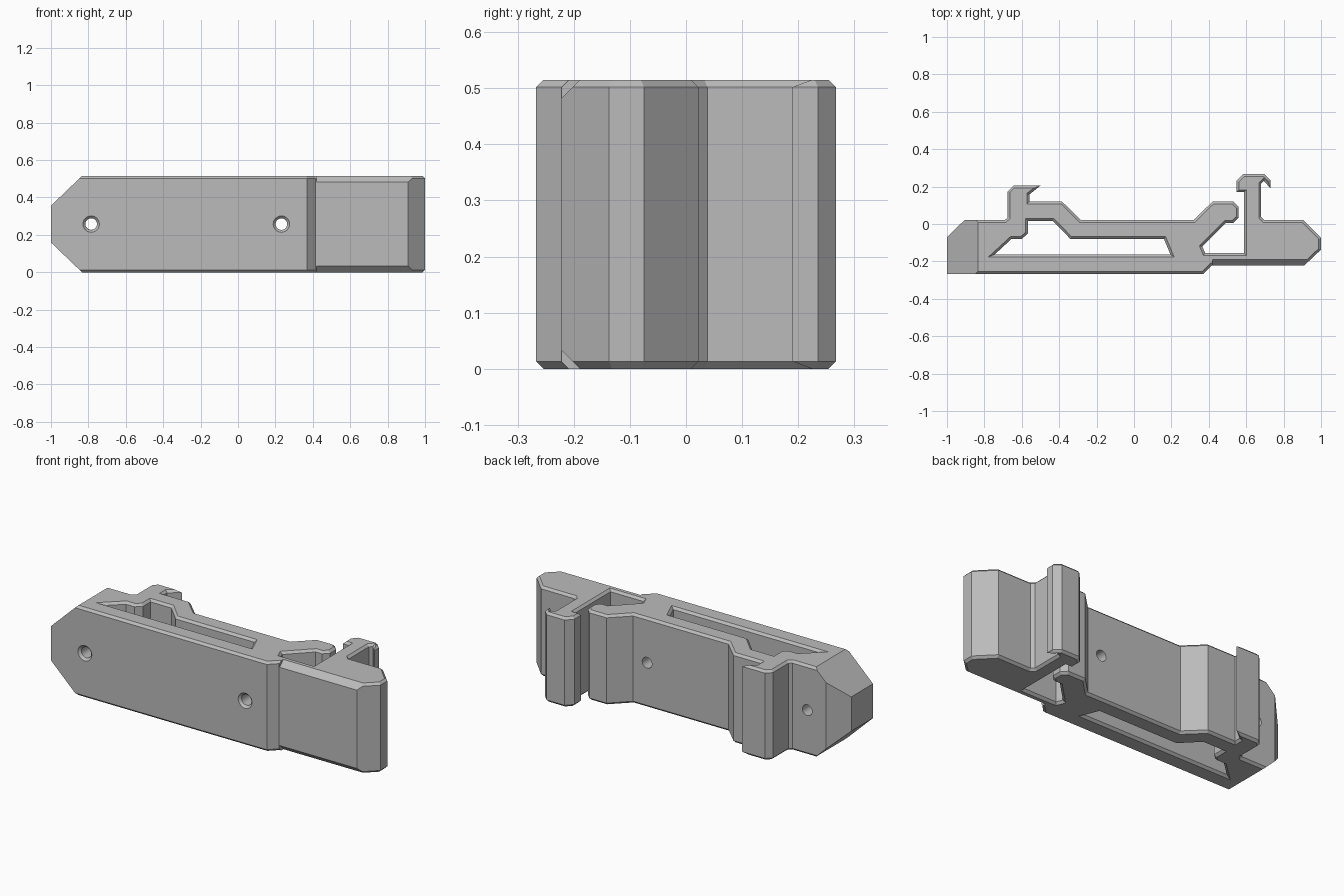
import bpy, bmesh, math
from mathutils import Matrix, Vector

old = bpy.data.objects.get("Cube")
if old:
    bpy.data.objects.remove(old)

HEIGHT, CHAMFER = 0.515, 0.013
MID = HEIGHT / 2

grey = bpy.data.materials.new("light grey plastic")
grey.use_nodes = True
colour = (0.5, 0.5, 0.5, 1)
grey.diffuse_color = colour
grey.node_tree.nodes["Principled BSDF"].inputs["Base Color"].default_value = colour

# Plan outline: front face, right end, tall hook, slot, rounded lug, short hook, left end
outline = [
    (-1, -.267), (.37, -.267), (.415, -.222), (.91, -.222), (1, -.137), (1, -.075),
    (.905, .022), (.695, .022), (.68, .038),
    (.68, .215), (.695, .23), (.73, .19), (.73, .235), (.697, .267),
    (.583, .267), (.548, .23), (.548, .17), (.588, .17),
    (.588, -.155), (.38, -.155), (.365, -.12), (.49, .005), (.53, .005),
    (.56, .035), (.56, .09), (.53, .12), (.42, .12), (.32, .022),
    (-.285, .022), (-.385, .12), (-.56, .12), (-.56, .157), (-.5, .205),
    (-.645, .205), (-.675, .175), (-.675, .035), (-.69, .022), (-.905, .022), (-1, -.07),
]
# Long spring window
window = [
    (-.745, -.163), (.195, -.163), (.16, -.08), (-.34, -.08), (-.435, .017),
    (-.567, .017), (-.567, -.05), (-.6, -.08), (-.655, -.08),
]


def plate(name, loops):
    """Extrude closed outlines with a chamfered rim, as a clean mesh."""
    curve = bpy.data.curves.new(name, "CURVE")
    curve.dimensions, curve.fill_mode = "2D", "BOTH"
    curve.extrude = MID - CHAMFER
    curve.bevel_depth, curve.offset = CHAMFER, -CHAMFER
    curve.bevel_resolution = 0
    for points in loops:
        spline = curve.splines.new("POLY")
        spline.points.add(len(points) - 1)
        for p, (x, y) in zip(spline.points, points):
            p.co = (x, y, 0, 1)
        spline.use_cyclic_u = True
    temp = bpy.data.objects.new(name, curve)
    bpy.context.collection.objects.link(temp)
    dg = bpy.context.evaluated_depsgraph_get()
    mesh = bpy.data.meshes.new_from_object(temp.evaluated_get(dg))
    bpy.data.objects.remove(temp)
    bm = bmesh.new()
    bm.from_mesh(mesh)
    bmesh.ops.remove_doubles(bm, verts=bm.verts, dist=0.0002)
    bmesh.ops.recalc_face_normals(bm, faces=bm.faces)
    bmesh.ops.translate(bm, verts=bm.verts, vec=(0, 0, MID))
    bm.to_mesh(mesh)
    bm.free()
    mesh.materials.clear()
    mesh.materials.append(grey)
    obj = bpy.data.objects.new(name, mesh)
    bpy.context.collection.objects.link(obj)
    return obj


def cut(body, bm):
    """Subtract a temporary solid from the body."""
    bmesh.ops.recalc_face_normals(bm, faces=bm.faces)
    mesh = bpy.data.meshes.new("cutter")
    bm.to_mesh(mesh)
    bm.free()
    mesh.materials.append(grey)
    tool = bpy.data.objects.new("cutter", mesh)
    tool.hide_render = True
    bpy.context.collection.objects.link(tool)
    mod = body.modifiers.new("cut", "BOOLEAN")
    mod.operation, mod.solver, mod.object = "DIFFERENCE", "EXACT", tool
    dg = bpy.context.evaluated_depsgraph_get()
    result = bpy.data.meshes.new_from_object(body.evaluated_get(dg))
    body.modifiers.clear()
    body.data = result
    bpy.data.objects.remove(tool)


def prism(corners, sweep):
    """Solid made by sweeping a flat polygon along a vector."""
    bm = bmesh.new()
    face = bm.faces.new([bm.verts.new(c) for c in corners])
    ext = bmesh.ops.extrude_face_region(bm, geom=[face])
    moved = [v for v in ext["geom"] if isinstance(v, bmesh.types.BMVert)]
    bmesh.ops.translate(bm, verts=moved, vec=sweep)
    # extruding a lone face keeps its start cap, so the solid is closed
    return bm


def drill(x, y, r_front, r_back, depth):
    bm = bmesh.new()
    place = Matrix.Translation((x, y, MID)) @ Matrix.Rotation(-math.pi / 2, 4, "X")
    bmesh.ops.create_cone(bm, cap_ends=True, segments=24, radius1=r_front,
                          radius2=r_back, depth=depth, matrix=place)
    return bm


body = plate("rail_clip_body", [outline, window])

for side in (-1, 1):
    def z(d):
        return MID + side * (MID - d)
    # Sloped corners of the left end
    cut(body, prism([(-1.1, -.5, z(.255)), (-.73, -.5, z(-.1)), (-1.1, -.5, z(-.1))], (0, 1, 0)))
    # Wider chamfer along the front of the release tab
    cut(body, prism([(.42, -.252, z(.063)), (.42, -.152, z(-.037)), (.42, -.252, z(-.037))], (.7, 0, 0)))

# Two countersunk screw holes
for x in (-.785, .232):
    cut(body, drill(x, -.1, .031, .031, .6))
    cut(body, drill(x, -.262, .047, .031, .016))

bpy.ops.object.select_all(action="DESELECT")
body.select_set(True)
bpy.context.view_layer.objects.active = body
bpy.ops.object.shade_smooth_by_angle(angle=math.radians(20))
